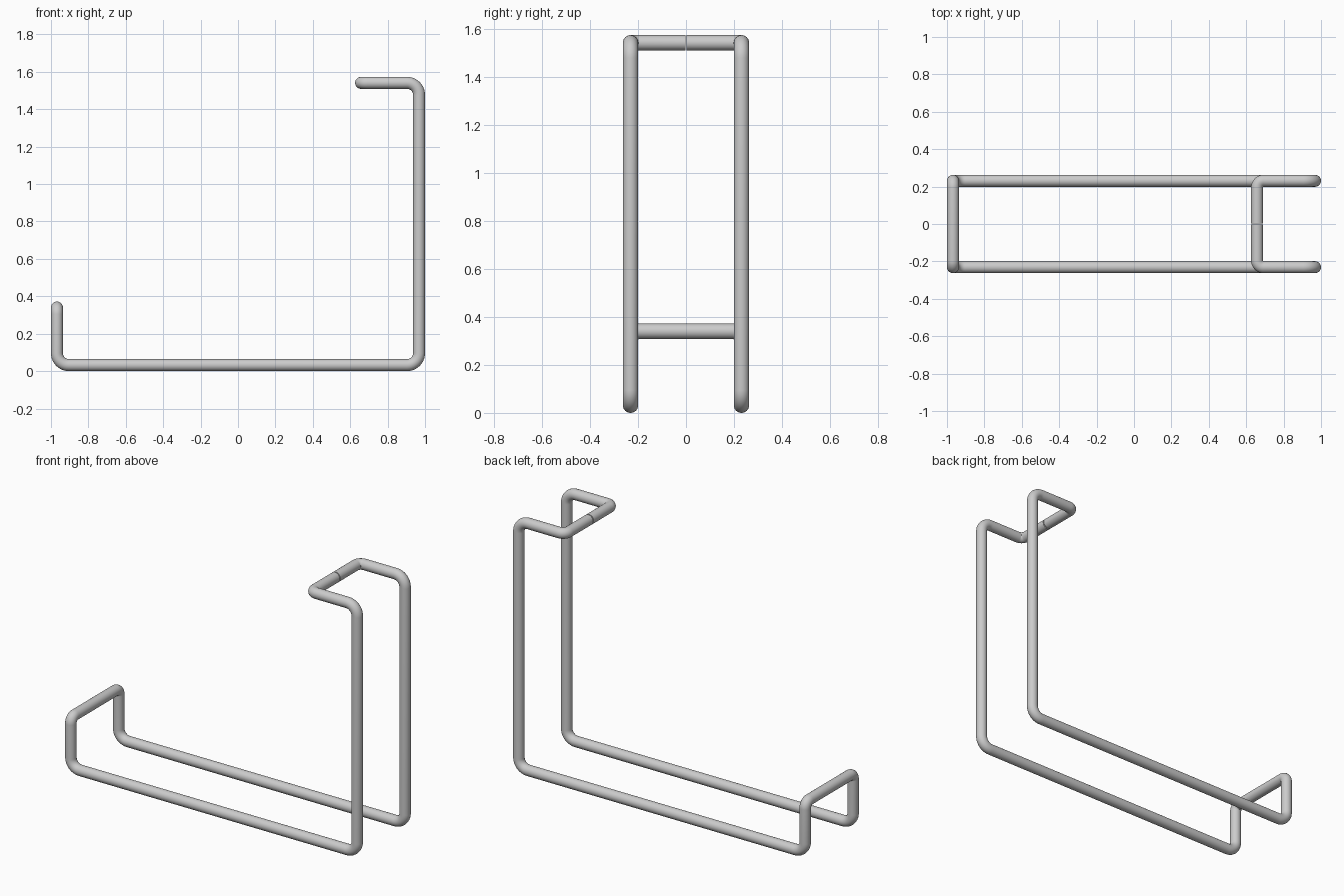
import bpy
import math
from mathutils import Vector

if "Cube" in bpy.data.objects:
    bpy.data.objects.remove(bpy.data.objects["Cube"])

R = 0.032            # wire radius
X, Y = 0.968, 0.231  # wire centre line extents
Z0, LIP, TOP = R, 0.34, 1.541
HOOK_X = 0.658
GAP = 0.003          # half of the seam where the wire ends meet
BIG, SMALL = 0.064, 0.036


def fillet(points, steps=10):
    """Round every corner (x, y, z, radius) of an open right-angled path."""
    path = [Vector(points[0][:3])]
    for a, b, c in zip(points, points[1:], points[2:]):
        p, r = Vector(b[:3]), b[3]
        u = (Vector(a[:3]) - p).normalized()
        v = (Vector(c[:3]) - p).normalized()
        centre = p + (u + v) * r
        for i in range(steps + 1):
            t = math.pi / 2 * i / steps
            path.append(centre - v * r * math.cos(t) - u * r * math.sin(t))
    path.append(Vector(points[-1][:3]))
    return path


# One half of the bent wire: hook end, hook, upright, rail, lip
half = [
    (HOOK_X, GAP, TOP, 0),
    (HOOK_X, Y, TOP, SMALL),
    (X, Y, TOP, BIG),
    (X, Y, Z0, BIG),
    (-X, Y, Z0, BIG),
    (-X, Y, LIP, SMALL),
]
other = [(x, -y, z, r) for x, y, z, r in reversed(half)]
path = fillet(half + other)

# Sweep a round section along the path
curve = bpy.data.curves.new("wire_bracket", 'CURVE')
curve.dimensions = '3D'
curve.bevel_depth = R
curve.bevel_resolution = 10
curve.use_fill_caps = True
spline = curve.splines.new('POLY')
spline.points.add(len(path) - 1)
for point, co in zip(spline.points, path):
    point.co = (*co, 1)

wire = bpy.data.objects.new("wire_bracket", curve)
bpy.context.collection.objects.link(wire)
bpy.context.view_layer.objects.active = wire
wire.select_set(True)
bpy.ops.object.convert(target='MESH')
bpy.ops.object.shade_smooth_by_angle(angle=math.radians(40))
